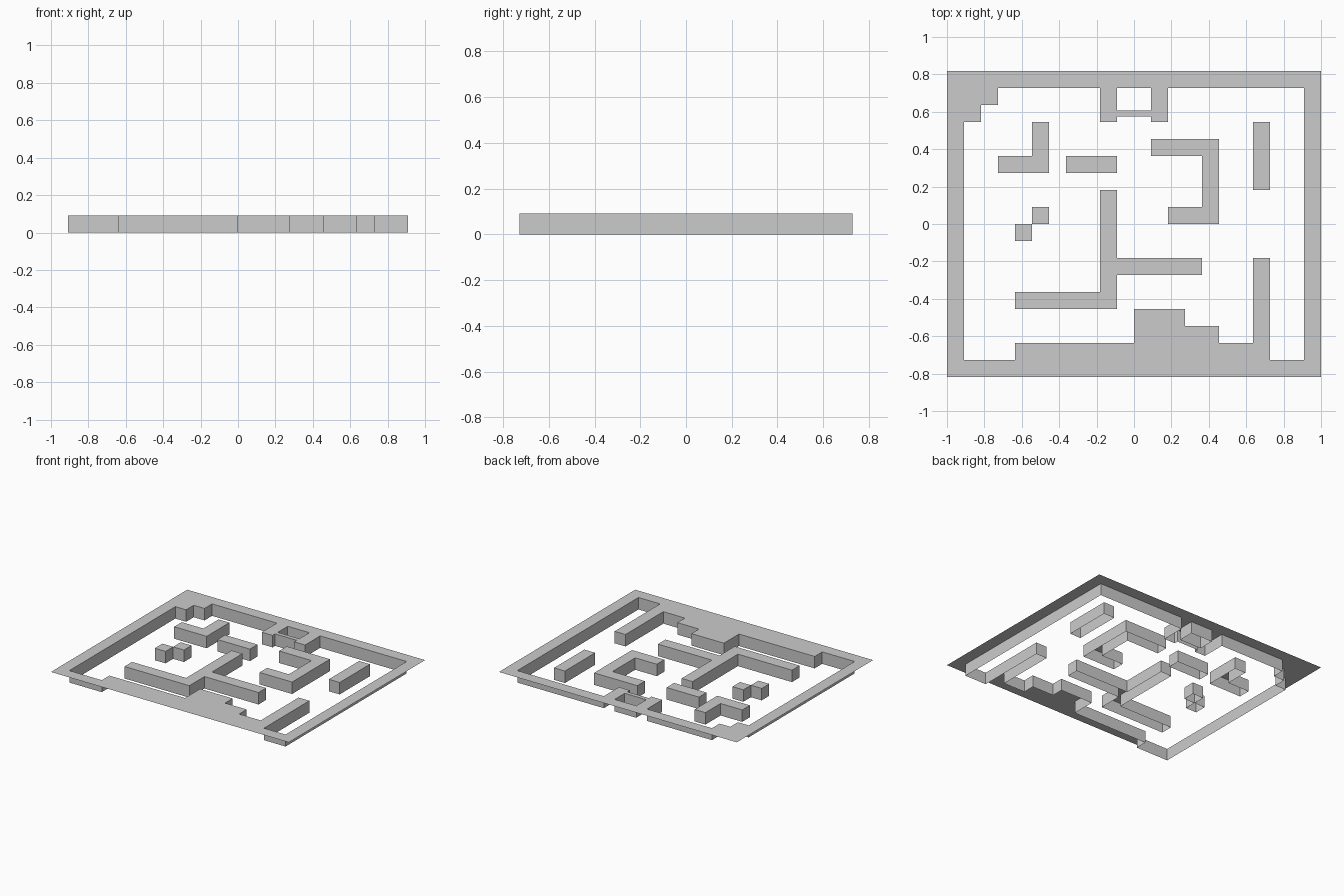
import bpy, bmesh, math

if "Cube" in bpy.data.objects:
    bpy.data.objects.remove(bpy.data.objects["Cube"])

U = 1 / 11          # one maze cell, also the wall height
S = 3               # sub-cells per cell (the thin gate is a third of a cell)


def maze_part(name, rects):
    """Union of (x0, x1, y0, y1) rectangles in cells: open-bottomed raised wall."""
    cells = set()
    for r in rects:
        x0, x1, y0, y1 = (round(v * S) for v in r)
        cells |= {(i, j) for i in range(x0, x1) for j in range(y0, y1)}
    bm = bmesh.new()
    verts = {}

    def v(i, j, z):
        if (i, j, z) not in verts:
            verts[i, j, z] = bm.verts.new((i * U / S, j * U / S, z))
        return verts[i, j, z]

    for i, j in sorted(cells):
        ring = [(i, j), (i + 1, j), (i + 1, j + 1), (i, j + 1)]
        bm.faces.new([v(*p, U) for p in ring])
        # side walls wherever the neighbour is empty, but none on the outer rim
        for k, (dx, dy) in enumerate([(0, -1), (1, 0), (0, 1), (-1, 0)]):
            n = (i + dx, j + dy)
            outside = not (-11 * S <= n[0] < 11 * S and -9 * S <= n[1] < 9 * S)
            if n in cells or outside:
                continue
            a, b = ring[k], ring[(k + 1) % 4]
            bm.faces.new([v(*b, U), v(*a, U), v(*a, 0), v(*b, 0)])
    bmesh.ops.dissolve_limit(bm, angle_limit=math.radians(1),
                             verts=bm.verts[:], edges=bm.edges[:])
    me = bpy.data.meshes.new(name)
    bm.to_mesh(me)
    bm.free()
    ob = bpy.data.objects.new(name, me)
    bpy.context.collection.objects.link(ob)
    return ob


# Border with corner steps, gate posts, thin gate and stepped lower mass
maze_part("border_wall", [
    (-11, 11, 8, 9), (-11, 11, -9, -8), (-11, -10, -9, 9), (10, 11, -9, 9),
    (-10, -9, 6, 8), (-9, -8, 7, 8),
    (-2, -1, 6, 8), (1, 2, 6, 8), (-1, 1, 19 / 3, 20 / 3),
    (-7, 8, -8, -7), (0, 5, -7, -6), (0, 3, -6, -5), (7, 8, -7, -2)])

# Free-standing walls
maze_part("corner_wall", [(-6, -5, 3, 6), (-8, -5, 3, 4)])
maze_part("short_bar", [(-4, -1, 3, 4)])
maze_part("hook_wall", [(1, 5, 4, 5), (4, 5, 0, 5), (2, 5, 0, 1)])
maze_part("side_bar", [(7, 8, 2, 6)])
maze_part("branch_wall", [(-2, -1, -5, 2), (-1, 4, -3, -2), (-7, -1, -5, -4)])
maze_part("upper_block", [(-6, -5, 0, 1)])
maze_part("lower_block", [(-7, -6, -1, 0)])
